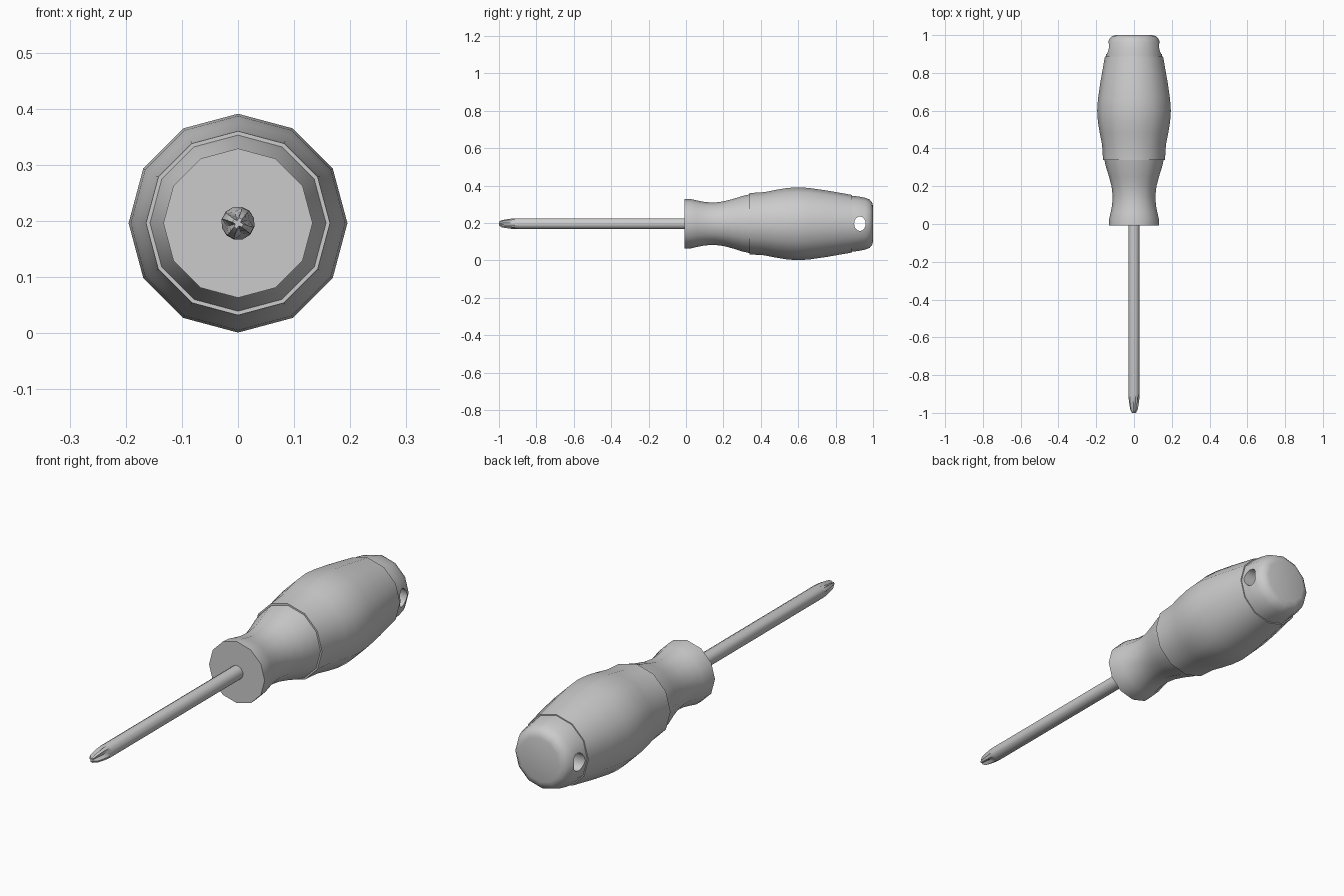
import bpy, bmesh, math

if "Cube" in bpy.data.objects:
    bpy.data.objects.remove(bpy.data.objects["Cube"])

AXIS_Z = 0.196
SIDES = 12


def loft(name, sections):
    """Skin 12-point sections; each is (y, [(radius, angle in degrees), ...])."""
    bm = bmesh.new()
    rings = []
    for y, points in sections:
        rings.append([bm.verts.new((r * math.cos(math.radians(a)), y,
                                    AXIS_Z + r * math.sin(math.radians(a))))
                      for r, a in points])
    for a, b in zip(rings, rings[1:]):
        for i in range(SIDES):
            j = (i + 1) % SIDES
            bm.faces.new((a[i], a[j], b[j], b[i]))
    bm.faces.new(rings[0])
    bm.faces.new(rings[-1])
    bmesh.ops.recalc_face_normals(bm, faces=bm.faces)
    mesh = bpy.data.meshes.new(name)
    bm.to_mesh(mesh)
    bm.free()
    obj = bpy.data.objects.new(name, mesh)
    bpy.context.collection.objects.link(obj)
    return obj


def select(obj):
    bpy.ops.object.select_all(action='DESELECT')
    obj.select_set(True)
    bpy.context.view_layer.objects.active = obj


def smooth(obj, angle=40):
    select(obj)
    bpy.ops.object.shade_smooth_by_angle(angle=math.radians(angle))


def lathe(name, profile):
    """Twelve-sided turned part from (y, radius) pairs."""
    return loft(name, [(y, [(r, i * 30) for i in range(SIDES)]) for y, r in profile])


def cross(y, outer, valley, half):
    """Four-armed bit section; half is half the angular width of an arm."""
    points = []
    for k in range(4):
        a = 62 + 90 * k
        points += [(outer, a - half), (outer, a + half), (valley, a + 45)]
    return y, points


# Collar and waisted neck
neck = lathe("handle_neck", [
    (-0.008, 0.03), (-0.008, 0.075), (-0.008, 0.133), (0.025, 0.132), (0.06, 0.124),
    (0.10, 0.116), (0.15, 0.113), (0.20, 0.119), (0.25, 0.132),
    (0.30, 0.148), (0.345, 0.158)])
smooth(neck)

# Swollen grip sleeve
grip = lathe("handle_grip", [
    (0.34, 0.150), (0.34, 0.164), (0.42, 0.169), (0.48, 0.181), (0.54, 0.191),
    (0.60, 0.195), (0.66, 0.191), (0.75, 0.178), (0.83, 0.164),
    (0.887, 0.154), (0.887, 0.14)])
smooth(grip)

# End cap with a hanging hole
cap = lathe("handle_end_cap", [
    (0.88, 0.150), (0.92, 0.146), (0.96, 0.138), (0.982, 0.129),
    (0.995, 0.114), (1.0, 0.095)])
bpy.ops.mesh.primitive_cylinder_add(vertices=16, radius=1, depth=1,
                                    location=(0, 0.93, AXIS_Z),
                                    rotation=(0, math.pi / 2, 0))
cutter = bpy.context.object
cutter.name = "hole_cutter"
cutter.scale = (0.039, 0.031, 0.6)
cutter.hide_render = True
mod = cap.modifiers.new("hanging_hole", 'BOOLEAN')
mod.operation = 'DIFFERENCE'
mod.solver = 'EXACT'
mod.object = cutter
select(cap)
bpy.ops.object.modifier_apply(modifier=mod.name)
bpy.data.objects.remove(cutter, do_unlink=True)
smooth(cap)

# Shaft running into a fluted cross tip
shaft = loft("shaft_and_cross_tip", [
    cross(0.05, 0.030, 0.030, 15),
    cross(-0.90, 0.030, 0.030, 15),
    cross(-0.925, 0.029, 0.021, 14),
    cross(-0.95, 0.026, 0.013, 13),
    cross(-0.985, 0.020, 0.008, 14),
    cross(-1.0, 0.010, 0.005, 18)])
smooth(shaft)
